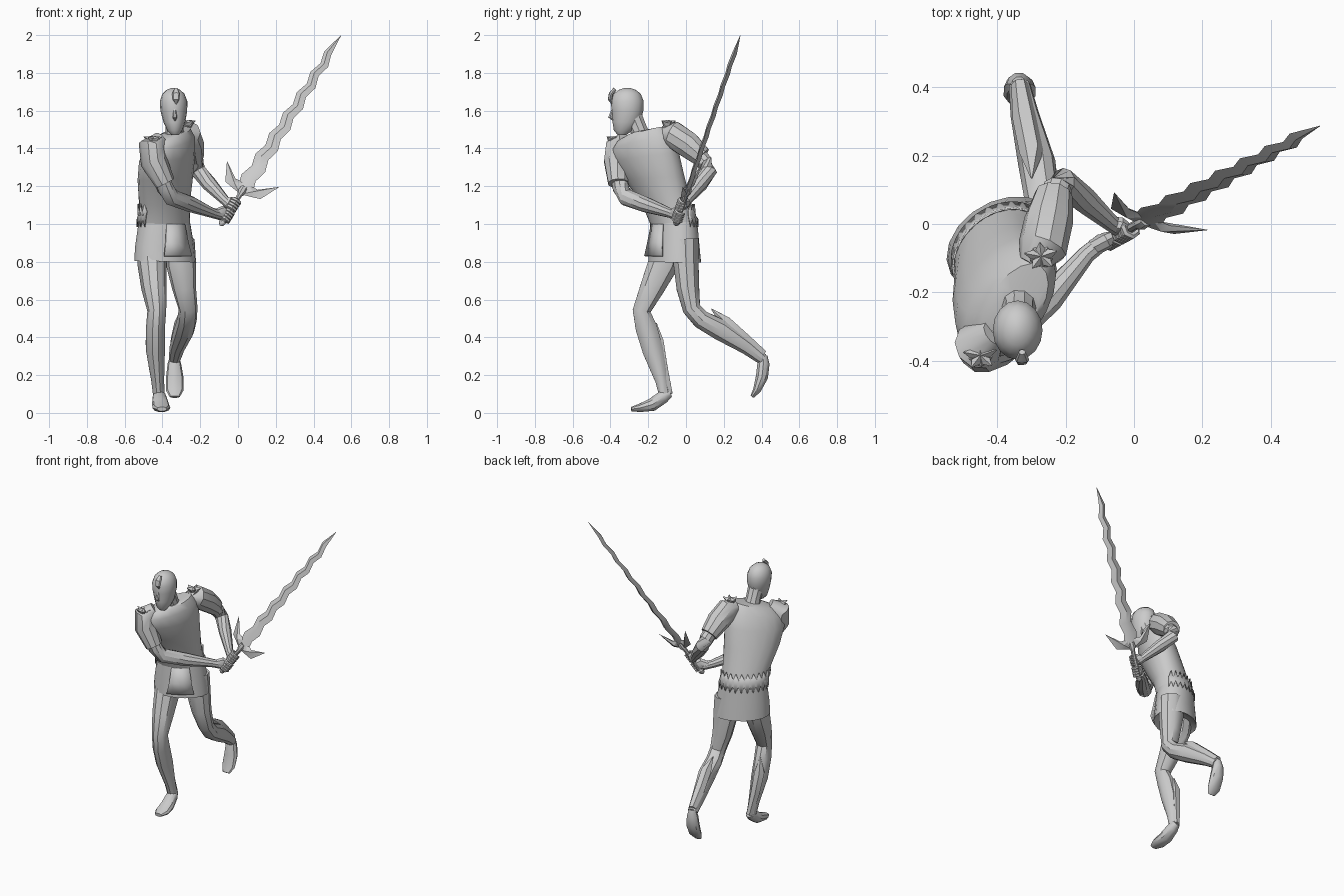
import bpy, bmesh, math
from math import cos, sin, pi, radians
from mathutils import Vector as V


def mesh(name, verts, faces):
    bm = bmesh.new()
    vs = [bm.verts.new(v) for v in verts]
    for f in faces:
        bm.faces.new([vs[i] for i in f])
    bmesh.ops.recalc_face_normals(bm, faces=bm.faces)
    me = bpy.data.meshes.new(name)
    bm.to_mesh(me)
    bm.free()
    ob = bpy.data.objects.new(name, me)
    bpy.context.collection.objects.link(ob)
    return ob


def loft(name, rings, closed=True, caps=True):
    n = len(rings[0])
    verts = [p for r in rings for p in r]
    faces = []
    for k in range(len(rings) - 1):
        for i in range(n if closed else n - 1):
            j = (i + 1) % n
            faces.append((k*n + i, k*n + j, k*n + n + j, k*n + n + i))
    if caps and closed:
        faces += [tuple(range(n)), tuple(range(len(verts) - n, len(verts)))]
    return mesh(name, verts, faces)


def tube(name, pts, radii, n=10, ref=(1, 0, 0)):
    """Tube along a path; a radius may be (along ref, across ref)."""
    pts = [V(p) for p in pts]
    rings = []
    for i, p in enumerate(pts):
        d = (pts[min(i + 1, len(pts) - 1)] - pts[max(i - 1, 0)]).normalized()
        u = V(ref) - d * d.dot(V(ref))
        u.normalize()
        w = d.cross(u)
        r = radii[i]
        a, b = r if isinstance(r, tuple) else (r, r)
        rings.append([p + u*a*cos(2*pi*k/n) + w*b*sin(2*pi*k/n) for k in range(n)])
    return loft(name, rings)


def oval(c, w, d, ang, tilt, t):
    """Point on a twisted body ring: t=0 left side, t=90 front."""
    a = radians(ang)
    L, F = V((cos(a), sin(a), 0)), V((sin(a), -cos(a), 0))
    return V(c) + L*w*cos(t) + F*d*sin(t) + V((0, 0, tilt*cos(t)))


def body(name, rows, n=18):
    return loft(name, [[oval(*r, 2*pi*k/n) for k in range(n)] for r in rows])


# Twisted tunic and skirt
waist = ((-.39, -.065, 1.0), .148, .113, 35, 0)
chest = ((-.39, -.10, 1.10), .15, .112, 42, 0)
body("tunic", [waist, chest,
               ((-.385, -.165, 1.24), .18, .12, 51, .01),
               ((-.375, -.21, 1.35), .195, .12, 55, .025),
               ((-.362, -.23, 1.43), .185, .105, 57, .04),
               ((-.35, -.24, 1.475), .14, .075, 57, .04),
               ((-.338, -.245, 1.485), .065, .055, 57, .015)])
body("skirt", [((-.385, -.06, .84), .10, .07, 30, 0),
               ((-.385, -.06, .80), .175, .128, 30, -.005),
               ((-.388, -.062, .88), .168, .122, 31, 0),
               ((-.39, -.065, 1.01), .148, .113, 35, 0)])

# Jagged belt around the back
top, mid, low = [], [], []
steps = 28
for k in range(steps + 1):
    t = radians(165 + 195 * k / steps)
    s = 1 if k % 2 else -1
    top.append(oval((-.39, -.09, 1.085 + .022*s), .158, .12, 41, 0, t))
    mid.append(oval((-.39, -.08, 1.045), .153, .118, 38, 0, t))
    low.append(oval((-.39, -.07, 1.005 + .02*s), .158, .123, 36, 0, t))
belt = loft("jagged_belt", [low, mid, top], closed=False)
belt.modifiers.new("thickness", 'SOLIDIFY').thickness = .006

# Front cloth flap
flap = loft("front_flap", [[oval((-.387, -.062, z), w, d, 32, 0, radians(t)) for t in (112, 90, 68)]
                           for z, w, d in ((1.0, .15, .12), (.9, .19, .135), (.83, .23, .145))], closed=False)
flap.modifiers.new("thickness", 'SOLIDIFY').thickness = .01

# Head, neck, nose and forehead crest
n = 16
loft("head", [[V((x + a*cos(2*pi*k/n), y + b*sin(2*pi*k/n), z)) for k in range(n)]
              for z, x, y, a, b in ((1.472, -.333, -.34, .02, .022), (1.495, -.335, -.33, .04, .052),
                                    (1.54, -.337, -.315, .058, .074), (1.60, -.34, -.31, .071, .084),
                                    (1.65, -.341, -.311, .073, .087), (1.69, -.342, -.311, .058, .071),
                                    (1.71, -.342, -.311, .036, .045), (1.72, -.342, -.311, .012, .016))])
tube("neck", [(-.335, -.225, 1.43), (-.336, -.25, 1.50), (-.337, -.28, 1.57)], [.062, .047, .05])
tube("nose", [(-.335, -.385, 1.62), (-.334, -.402, 1.565), (-.334, -.385, 1.55)], [.004, .012, .006], 6)
tube("forehead_crest", [(-.328, -.375, 1.715), (-.328, -.397, 1.69), (-.328, -.402, 1.66), (-.328, -.39, 1.635)],
     [.01, (.021, .012), (.018, .012), .004], 8)

# Arms and sleeves
tube("right_sleeve", [(-.41, -.32, 1.45), (-.455, -.355, 1.41), (-.445, -.365, 1.33), (-.385, -.36, 1.215)],
     [.04, .073, .072, .054])
tube("right_arm", [(-.43, -.36, 1.3), (-.385, -.345, 1.19), (-.35, -.315, 1.14), (-.25, -.22, 1.105),
                   (-.14, -.09, 1.06), (-.09, -.05, 1.045)],
     [.045, .045, .046, .043, .027, .026])
tube("left_sleeve", [(-.30, -.12, 1.48), (-.268, -.07, 1.475), (-.25, .01, 1.42), (-.235, .085, 1.355)],
     [.04, .073, .072, .056])
tube("left_arm", [(-.245, .03, 1.40), (-.225, .10, 1.325), (-.21, .122, 1.28), (-.15, .075, 1.21),
                  (-.07, .005, 1.125), (-.04, -.015, 1.095)],
     [.045, .045, .043, .04, .026, .026], 10, (0, 0, 1))

# Shoulder spikes
for side, c in (("right", V((-.45, -.385, 1.44))), ("left", V((-.272, -.095, 1.525)))):
    for k in range(5):
        d = V((cos(k*2*pi/5 + .4) * .05, sin(k*2*pi/5 + .4) * .04, .022))
        tube(side + "_shoulder_spike", [c - d*.5, c + d*.3, c + d], [.026, .02, .002], 4, (0, 0, 1))

# Legs
tube("right_leg", [(-.45, -.08, .92), (-.455, -.12, .79), (-.445, -.18, .66), (-.43, -.235, .54),
                   (-.437, -.21, .45), (-.437, -.175, .33), (-.425, -.13, .17), (-.418, -.11, .08)],
     [.075, (.078, .085), .067, .05, (.05, .06), (.05, .058), .034, .03], 10)
tube("left_leg", [(-.305, -.005, .92), (-.302, .0, .79), (-.285, .01, .66), (-.264, .03, .55),
                  (-.27, .08, .495), (-.285, .18, .44), (-.32, .32, .35), (-.335, .405, .285)],
     [.075, (.08, .07), .063, .05, .052, (.055, .058), .042, .032], 10)
# Pointed greave backs
tube("right_greave", [(-.455, -.157, .475), (-.455, -.15, .38), (-.44, -.125, .24), (-.42, -.09, .10)],
     [.003, .036, .032, .022], 6)
tube("left_greave", [(-.30, .135, .55), (-.30, .21, .48), (-.32, .31, .39), (-.335, .41, .31)],
     [.003, .036, .036, .025], 6)
# Feet
tube("right_foot", [(-.42, -.085, .105), (-.416, -.12, .085), (-.41, -.18, .043), (-.405, -.245, .026),
                    (-.403, -.29, .02)],
     [.022, (.037, .036), (.045, .036), (.047, .023), (.026, .012)])
tube("left_foot", [(-.337, .41, .305), (-.337, .41, .26), (-.335, .402, .19), (-.335, .375, .12), (-.335, .35, .085)],
     [.022, (.036, .034), (.046, .034), (.047, .022), (.027, .01)])

# Sword frame: D along the blade, S across it, N through it
G = V((.02, .005, 1.17))
D = V((.515, .277, .812)).normalized()
S = V((-.836, .34, .433))
S = (S - D * S.dot(D)).normalized()
N = D.cross(S)


def at(s, t, h=0):
    return G + S*s + D*t + N*h


# Wavy diamond-section blade
rows, waves = [], 14
for k in range(waves):
    t = .02 + .88 * k / (waves - 1)
    h = .046 - .024 * k / (waves - 1)
    o = (.010 if k % 2 else -.010)
    rows.append([at(o + h, t), at(o, t, .013), at(o - h, t), at(o, t, -.013)])
rows.append([at(.001, 1.02), at(0, 1.02, .001), at(-.001, 1.02), at(0, 1.02, -.001)])
loft("wavy_blade", rows)

# Guard wings with a raised middle
for sgn in (1, -1):
    outline = [(0, .055), (0, -.015), (.045, -.005), (.11, .01), (.165, .118), (.07, .05)]
    pts = [at(sgn*s, t) for s, t in outline] + [at(sgn*.06, .024, .016), at(sgn*.06, .024, -.016)]
    mesh("guard_wing", pts, [(i, (i + 1) % 6, c) for c in (6, 7) for i in range(6)])

# Handle and pommel
tube("handle", [at(0, .03), at(0, 0), at(0, -.02), at(0, -.19)], [.02, .024, .014, .014], 8, S)
tube("pommel", [at(0, -.18), at(0, -.195), at(0, -.21), at(0, -.22)], [.012, .02, .016, .004], 8, S)

# Fists: palm plus curled fingers around the handle
for side, t0, wrist in (("left", -.085, V((-.06, .0, 1.115))), ("right", -.155, V((-.12, -.07, 1.055)))):
    c = at(0, t0)
    back = wrist - c
    back = (back - D * back.dot(D)).normalized()
    cross = D.cross(back)
    tube(side + "_palm", [wrist, c + back*.03, c + back*.008],
         [.024, (.036, .026), (.034, .02)], 8, D)
    for f in range(4):
        q = c + D * (f - 1.5) * .016
        tube(side + "_finger", [q + (back*cos(a) + cross*sin(a)) * .025 for a in (.3, 1.2, 2.1, 3.0, 3.9)],
             [.011, .011, .011, .01, .007], 6, D)

# Smooth shading with sharp edges kept
for ob in bpy.context.scene.objects:
    ob.select_set(True)
    bpy.context.view_layer.objects.active = ob
bpy.ops.object.shade_smooth_by_angle(angle=radians(35))
